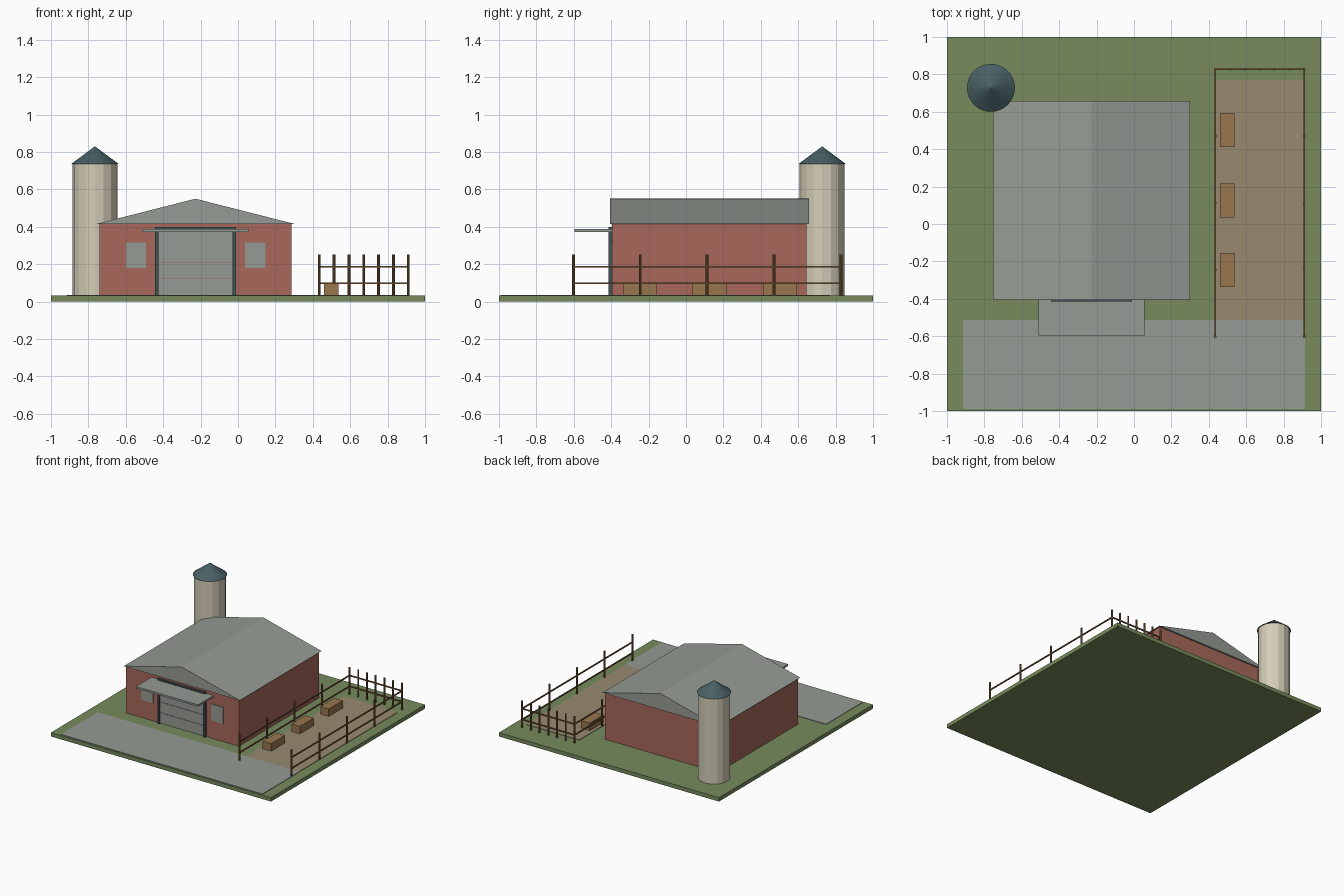
import bpy, bmesh, math
from mathutils import Vector

if "Cube" in bpy.data.objects:
    bpy.data.objects.remove(bpy.data.objects["Cube"])


def material(name, r, g, b):
    lin = lambda c: (c / 255 / 12.92) if c < 10 else ((c / 255 + 0.055) / 1.055) ** 2.4
    m = bpy.data.materials.new(name)
    m.diffuse_color = (lin(r), lin(g), lin(b), 1)
    m.use_nodes = True
    m.node_tree.nodes["Principled BSDF"].inputs["Base Color"].default_value = m.diffuse_color
    return m


GRASS = material("grass green", 120, 139, 92)
CONCRETE = material("concrete grey", 149, 155, 147)
RED = material("barn red", 168, 104, 91)
DIRT = material("dirt tan", 152, 138, 112)
TIMBER = material("timber brown", 152, 118, 78)
FENCE = material("fence brown", 124, 90, 58)
CREAM = material("silo cream", 212, 205, 183)
SLATE = material("slate blue", 72, 96, 101)
TRIM = material("dark trim", 66, 82, 84)


def finish(name, bm, mat):
    bmesh.ops.recalc_face_normals(bm, faces=bm.faces)
    me = bpy.data.meshes.new(name)
    bm.to_mesh(me)
    bm.free()
    me.materials.append(mat)
    ob = bpy.data.objects.new(name, me)
    bpy.context.collection.objects.link(ob)
    return ob


def box(name, x, y, z, mat):
    bm = bmesh.new()
    bmesh.ops.create_cube(bm, size=1)
    for v in bm.verts:
        v.co = Vector([(r[0] + r[1]) / 2 + c * (r[1] - r[0]) for r, c in zip((x, y, z), v.co)])
    return finish(name, bm, mat)


def cone(name, x, y, z, r1, r2, sides, mat):
    bm = bmesh.new()
    bmesh.ops.create_cone(bm, cap_ends=True, segments=sides, radius1=r1, radius2=r2, depth=z[1] - z[0])
    bmesh.ops.translate(bm, verts=bm.verts, vec=(x, y, (z[0] + z[1]) / 2))
    return finish(name, bm, mat)


# Ground slabs
TOP = 0.032
box("ground", (-1, 1), (-1, 1), (0, TOP), GRASS)
box("paved_yard", (-0.915, 0.915), (-0.99, -0.512), (TOP - 0.01, 0.036), CONCRETE)
box("pen_floor", (0.432, 0.912), (-0.512, 0.77), (TOP - 0.01, 0.036), DIRT)

# Barn walls and solid gable roof
box("barn_walls", (-0.74, 0.285), (-0.396, 0.643), (TOP - 0.01, 0.416), RED)
bm = bmesh.new()
profile = [(-0.755, 0.416), (0.3, 0.416), (-0.2275, 0.55)]
face = bm.faces.new([bm.verts.new((x, -0.405, z)) for x, z in profile])
ext = bmesh.ops.extrude_face_region(bm, geom=[face])
bmesh.ops.translate(bm, vec=(0, 1.062, 0),
                    verts=[g for g in ext["geom"] if isinstance(g, bmesh.types.BMVert)])
finish("barn_roof", bm, CONCRETE)

# Sectional door with frame and canopy
for i in range(4):
    z = 0.036 + i * 0.0875
    box(f"door_panel_{i}", (-0.428, -0.027), (-0.404, -0.39), (z, z + 0.0855), CONCRETE)
for side, x in (("left", -0.435), ("right", -0.02)):
    box(f"door_frame_{side}", (x - 0.009, x + 0.009), (-0.414, -0.39), (TOP, 0.4), TRIM)
box("door_lintel", (-0.444, -0.011), (-0.414, -0.39), (0.386, 0.4), TRIM)
box("canopy", (-0.51, 0.055), (-0.597, -0.395), (0.373, 0.388), CONCRETE)

# Front windows
for i, x in enumerate((-0.6, 0.038)):
    box(f"window_{i}", (x, x + 0.108), (-0.402, -0.394), (0.18, 0.316), CONCRETE)

# Silo
cone("silo_body", -0.765, 0.728, (TOP - 0.01, 0.737), 0.12, 0.12, 16, CREAM)
cone("silo_roof", -0.765, 0.728, (0.735, 0.83), 0.128, 0, 32, SLATE)

# Feeding troughs
for i, y in enumerate((-0.246, 0.126, 0.502)):
    box(f"trough_{i}", (0.46, 0.537), (y - 0.091, y + 0.091), (TOP, 0.098), TIMBER)

# Fence: two long sides and the back, open at the yard
X0, X1, Y0, Y1 = 0.434, 0.91, -0.602, 0.828
posts = [(x, Y0 + (Y1 - Y0) * i / 4) for x in (X0, X1) for i in range(5)]
posts += [(X0 + (X1 - X0) * i / 6, Y1) for i in range(1, 6)]
for i, (x, y) in enumerate(posts):
    cone(f"fence_post_{i}", x, y, (TOP - 0.005, 0.252), 0.0075, 0.0075, 8, FENCE)
h = 0.0045
for i, z in enumerate((0.098, 0.187)):
    for side, x in (("left", X0), ("right", X1)):
        box(f"fence_rail_{side}_{i}", (x - h, x + h), (Y0, Y1), (z - h, z + h), FENCE)
    box(f"fence_rail_back_{i}", (X0, X1), (Y1 - h, Y1 + h), (z - h, z + h), FENCE)
